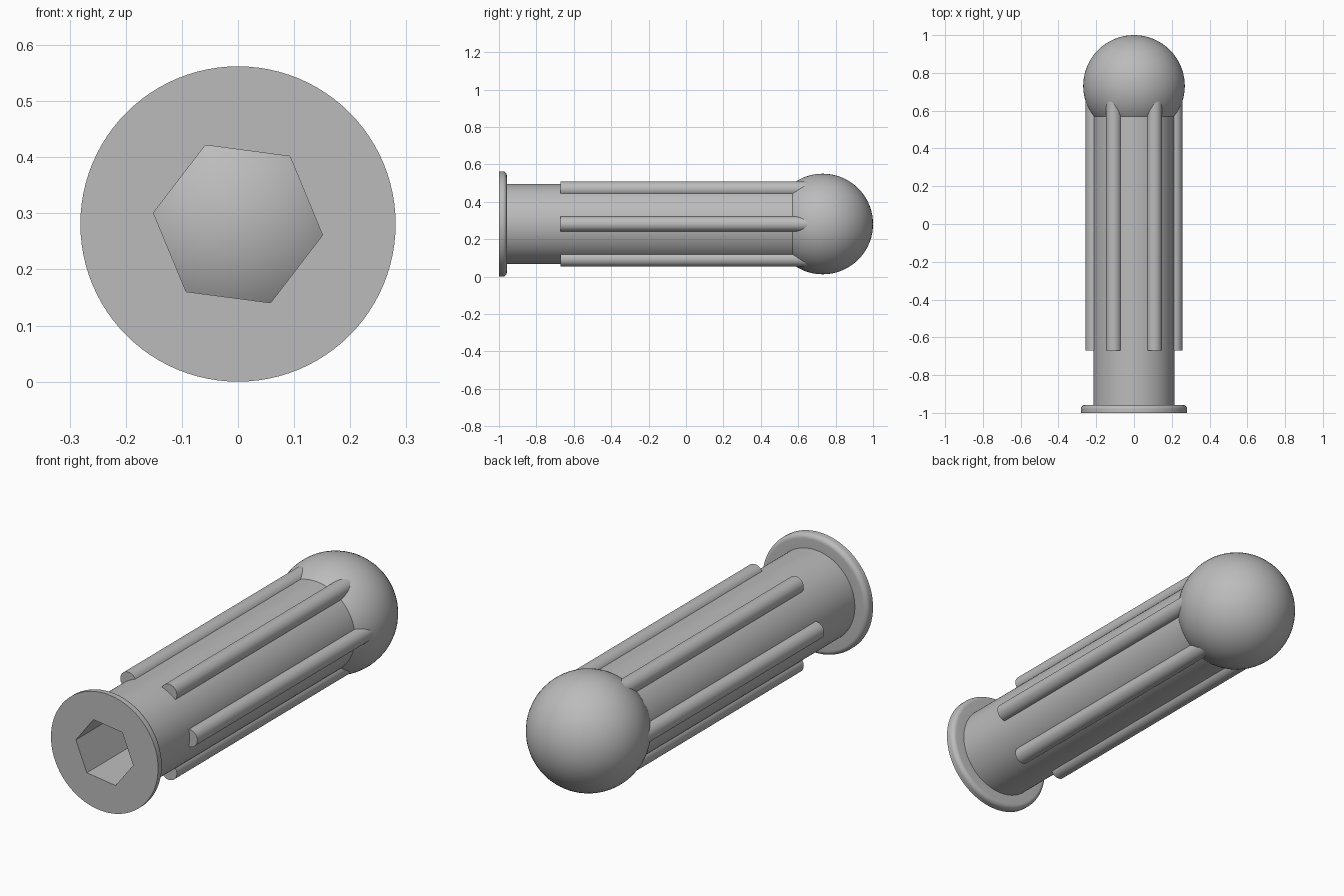
import bpy, bmesh
from math import radians, sin, cos, pi
from mathutils import Matrix, Vector

cube = bpy.data.objects.get("Cube")
if cube:
    bpy.data.objects.remove(cube, do_unlink=True)

AXIS_Z = 0.281      # height of the long axis
TUBE_R = 0.215
FLANGE_R = 0.281
BALL_R = 0.269
FILLET = 0.022

grey = bpy.data.materials.new("plain grey")
grey.use_nodes = True
colour = (0.5, 0.5, 0.5, 1)
grey.diffuse_color = colour
grey.node_tree.nodes["Principled BSDF"].inputs["Base Color"].default_value = colour


def finish(name, bm):
    """Turn a bmesh into a named grey object."""
    bmesh.ops.recalc_face_normals(bm, faces=bm.faces)
    mesh = bpy.data.meshes.new(name)
    bm.to_mesh(mesh)
    bm.free()
    mesh.materials.append(grey)
    obj = bpy.data.objects.new(name, mesh)
    bpy.context.collection.objects.link(obj)
    return obj


def smooth(obj):
    bpy.ops.object.select_all(action="DESELECT")
    obj.select_set(True)
    bpy.context.view_layer.objects.active = obj
    bpy.ops.object.shade_smooth_by_angle(angle=radians(30))


def prism(name, radius, sides, y0, y1, x=0, z=AXIS_Z, turn=0):
    """Solid prism lying along y, with its first corner turned from +x."""
    bm = bmesh.new()
    ring = [bm.verts.new((x + radius * cos(turn + 2 * pi * i / sides), y0,
                          z + radius * sin(turn + 2 * pi * i / sides)))
            for i in range(sides)]
    face = bm.faces.new(ring)
    out = bmesh.ops.extrude_face_region(bm, geom=[face], use_keep_orig=True)
    moved = [v for v in out["geom"] if isinstance(v, bmesh.types.BMVert)]
    bmesh.ops.translate(bm, verts=moved, vec=(0, y1 - y0, 0))
    return finish(name, bm)


# Tube with flange: one turned profile, flange rounded on its back edge
profile = [(0, -1), (FLANGE_R, -1)]
for i in range(9):
    a = i * pi / 16
    profile.append((FLANGE_R - FILLET + FILLET * cos(a), -0.958 - FILLET + FILLET * sin(a)))
profile += [(TUBE_R, -0.958), (TUBE_R, 0.6), (0, 0.6)]

bm = bmesh.new()
verts = [bm.verts.new((r, y, AXIS_Z)) for r, y in profile]
edges = [bm.edges.new(pair) for pair in zip(verts, verts[1:])]
bmesh.ops.spin(bm, geom=verts + edges, cent=(0, 0, AXIS_Z), axis=(0, 1, 0),
               angle=2 * pi, steps=96)
bmesh.ops.remove_doubles(bm, verts=bm.verts, dist=0.0002)
body = finish("flanged_tube", bm)

# Hexagonal socket running through the tube up to the ball
cutter = prism("socket_cutter", 0.152, 6, -1.1, 0.7, turn=radians(-7.5))
cutter.hide_render = True
cut = body.modifiers.new("socket", "BOOLEAN")
cut.operation = "DIFFERENCE"
cut.solver = "EXACT"
cut.object = cutter
bpy.context.view_layer.objects.active = body
bpy.ops.object.modifier_apply(modifier=cut.name)
bpy.data.objects.remove(cutter, do_unlink=True)
smooth(body)

# Ball on the far end
bm = bmesh.new()
bmesh.ops.create_uvsphere(
    bm, u_segments=72, v_segments=36, radius=BALL_R,
    matrix=Matrix.Translation(Vector((0, 1 - BALL_R, AXIS_Z))) @ Matrix.Rotation(pi / 2, 4, "X"))
smooth(finish("ball_end", bm))

# Six round ribs along the tube, their tips buried in the ball
for i in range(6):
    a = i * pi / 3
    smooth(prism(f"rib_{i + 1}", 0.041, 32, -0.67, 0.7,
                 x=TUBE_R * cos(a), z=AXIS_Z + TUBE_R * sin(a)))
